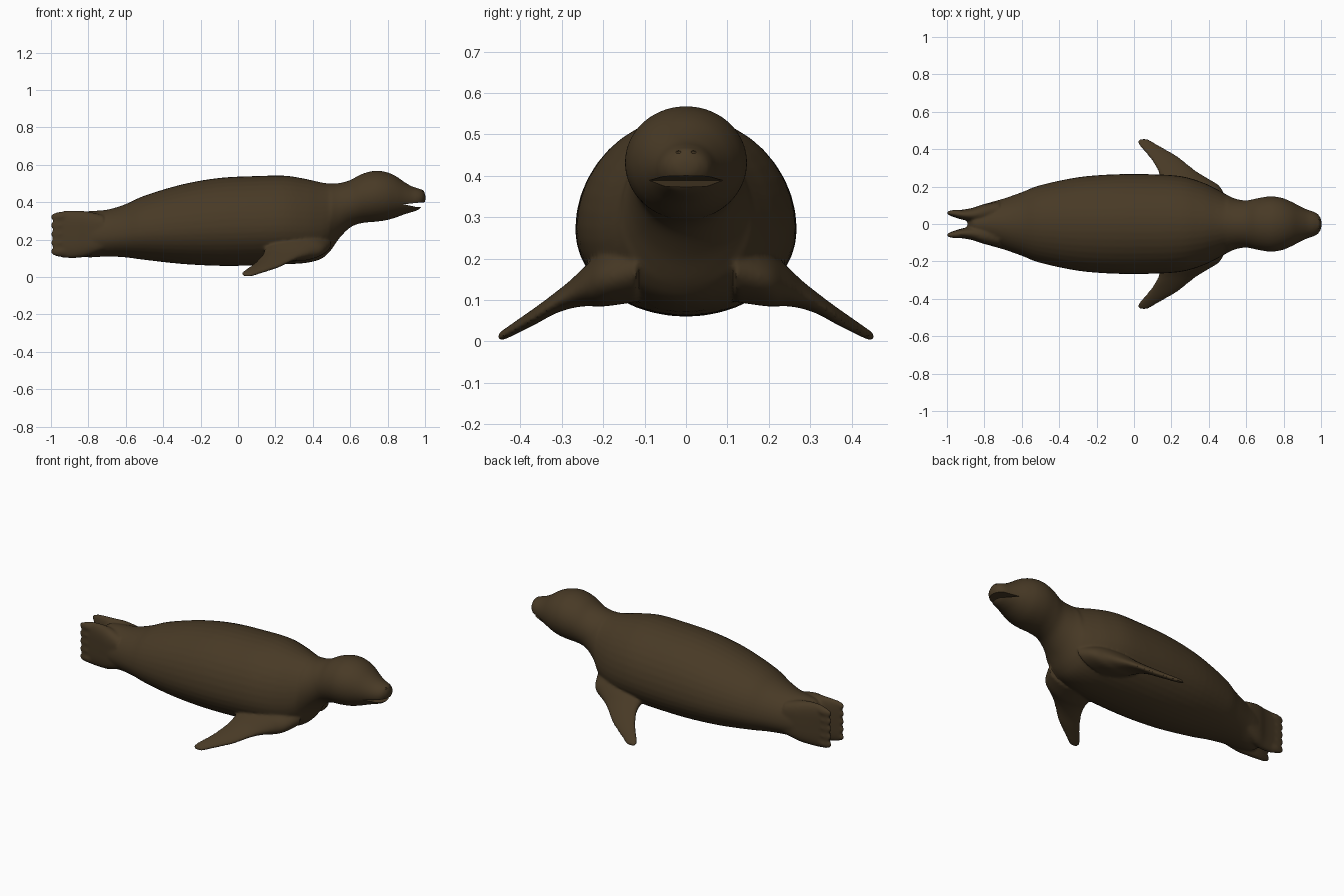
import bpy, bmesh
from math import sin, cos, pi
from mathutils import Vector, Matrix

if "Cube" in bpy.data.objects:
    bpy.data.objects.remove(bpy.data.objects["Cube"])

fur = bpy.data.materials.new("dark brown fur")
fur.use_nodes = True
fur.diffuse_color = (0.065, 0.042, 0.019, 1)
fur.node_tree.nodes["Principled BSDF"].inputs["Base Color"].default_value = fur.diffuse_color


def smooth_path(rows, steps=4):
    """Catmull-Rom interpolation through the station rows."""
    rows = [Vector(r) for r in rows]
    out = []
    for i in range(len(rows) - 1):
        a, b, c, d = rows[max(i - 1, 0)], rows[i], rows[i + 1], rows[min(i + 2, len(rows) - 1)]
        for k in range(steps):
            t = k / steps
            out.append(b + (c - a) * t / 2 + (2 * a - 5 * b + 4 * c - d) * t * t / 2
                       + (3 * b - a - 3 * c + d) * t ** 3 / 2)
    return out + [rows[-1]]


def loft(bm, rings):
    """Skin closed rings of points and cap both ends."""
    loops = [[bm.verts.new(p) for p in ring] for ring in rings]
    n = len(loops[0])
    for a, b in zip(loops, loops[1:]):
        for i in range(n):
            bm.faces.new((a[i], a[(i + 1) % n], b[(i + 1) % n], b[i]))
    bm.faces.new(loops[0])
    bm.faces.new(loops[-1])


def finish(name, bm):
    bmesh.ops.recalc_face_normals(bm, faces=bm.faces)
    mesh = bpy.data.meshes.new(name)
    bm.to_mesh(mesh)
    bm.free()
    obj = bpy.data.objects.new(name, mesh)
    bpy.context.collection.objects.link(obj)
    mesh.materials.append(fur)
    return obj


def ellipsoid(bm, centre, size):
    bmesh.ops.create_uvsphere(bm, u_segments=16, v_segments=10, radius=1,
                              matrix=Matrix.Translation(centre) @ Matrix.Diagonal((*size, 1)))


ANGLES = [2 * pi * i / 40 for i in range(40)]
bm = bmesh.new()

# Torso, neck and head: x, bottom, top, half width
torso = [(-0.89, 0.18, 0.29, 0.02), (-0.86, 0.12, 0.34, 0.065), (-0.8, 0.105, 0.352, 0.105),
         (-0.7, 0.11, 0.36, 0.135), (-0.6, 0.105, 0.39, 0.17), (-0.5, 0.092, 0.435, 0.208),
         (-0.3, 0.07, 0.495, 0.25), (-0.1, 0.06, 0.53, 0.266), (0.1, 0.062, 0.54, 0.266),
         (0.25, 0.068, 0.542, 0.256), (0.36, 0.075, 0.525, 0.225), (0.44, 0.095, 0.507, 0.188),
         (0.49, 0.135, 0.5, 0.16), (0.54, 0.205, 0.502, 0.136), (0.6, 0.265, 0.518, 0.126),
         (0.66, 0.288, 0.55, 0.138), (0.73, 0.295, 0.568, 0.148), (0.79, 0.303, 0.562, 0.14),
         (0.84, 0.317, 0.542, 0.12), (0.89, 0.335, 0.508, 0.094), (0.93, 0.347, 0.485, 0.076),
         (0.965, 0.36, 0.474, 0.064), (0.988, 0.383, 0.462, 0.048), (1.002, 0.405, 0.44, 0.022)]
rings = []
for x, low, high, w in smooth_path(torso):
    mid = low + (high - low) * (0.44 if x < 0.5 else 0.5)
    rings.append([(x, w * cos(a), mid + sin(a) * (high - mid if sin(a) > 0 else mid - low))
                  for a in ANGLES])
loft(bm, rings)

# Front flippers: y, trailing x, leading x, z, half thickness
fore = [(0.12, 0.16, 0.5, 0.175, 0.08), (0.2, 0.145, 0.46, 0.15, 0.066),
        (0.24, 0.14, 0.4, 0.135, 0.05), (0.28, 0.13, 0.335, 0.113, 0.034),
        (0.32, 0.108, 0.285, 0.09, 0.025), (0.36, 0.08, 0.235, 0.064, 0.021),
        (0.4, 0.045, 0.168, 0.04, 0.017), (0.43, 0.022, 0.115, 0.022, 0.014),
        (0.447, 0.02, 0.088, 0.013, 0.011), (0.455, 0.035, 0.07, 0.01, 0.007)]
# Hind flippers: x, inner y, outer y, bottom, top
hind = [(-0.72, 0.03, 0.12, 0.14, 0.33), (-0.8, 0.015, 0.107, 0.112, 0.35),
        (-0.86, 0.014, 0.087, 0.102, 0.354), (-0.92, 0.024, 0.076, 0.102, 0.354),
        (-0.96, 0.036, 0.073, 0.108, 0.348), (-0.988, 0.046, 0.072, 0.114, 0.342)]


def squared(v):
    return abs(v) ** 0.5 * (1 if v > 0 else -1)


for side in (1, -1):
    loft(bm, [[((x0 + x1) / 2 + (x1 - x0) / 2 * cos(a), side * y, z + h * sin(a)) for a in ANGLES]
              for y, x0, x1, z, h in smooth_path(fore)])
    loft(bm, [[(x, side * ((y0 + y1) / 2 + (y1 - y0) / 2 * cos(a)),
                (z0 + z1) / 2 + (z1 - z0) / 2 * squared(sin(a))) for a in ANGLES]
              for x, y0, y1, z0, z1 in smooth_path(hind)])
    # Toes make the scalloped rear edge
    for i in range(5):
        ellipsoid(bm, (-0.95, side * 0.059, 0.137 + i * 0.046), (0.053, 0.017, 0.026))

# Nose pad
ellipsoid(bm, (0.972, 0, 0.452), (0.026, 0.036, 0.018))
seal = finish("seal_body", bm)

# Fuse the parts into one soft skin
remesh = seal.modifiers.new("fuse", 'REMESH')
remesh.mode = 'VOXEL'
remesh.voxel_size = 0.0075
remesh.use_smooth_shade = True
soften = seal.modifiers.new("soften", 'SMOOTH')
soften.factor = 0.5
soften.iterations = 6

# Mouth wedge and nostrils, cut from the head
bm = bmesh.new()
wedge = [(0.885, 0.389), (0.955, 0.374), (1.05, 0.372), (1.05, 0.404), (0.97, 0.398)]
loft(bm, [[(x, y, z) for x, z in wedge] for y in (-0.12, 0.12)])
for side in (1, -1):
    ellipsoid(bm, (0.997, side * 0.02, 0.458), (0.012, 0.009, 0.005))
cutter = finish("mouth_cutter", bm)
cutter.hide_render = True
cutter.hide_set(True)
cut = seal.modifiers.new("mouth", 'BOOLEAN')
cut.operation = 'DIFFERENCE'
cut.solver = 'EXACT'
cut.object = cutter

# Bake the modifiers, then drop the cutter
depsgraph = bpy.context.evaluated_depsgraph_get()
skin = bpy.data.meshes.new_from_object(seal.evaluated_get(depsgraph))
seal.modifiers.clear()
seal.data = skin
skin.materials.clear()
skin.materials.append(fur)
skin.polygons.foreach_set("material_index", [0] * len(skin.polygons))
bpy.data.objects.remove(cutter)

bpy.ops.object.select_all(action='DESELECT')
bpy.context.view_layer.objects.active = seal
seal.select_set(True)
bpy.ops.object.shade_smooth_by_angle(angle=0.7)
